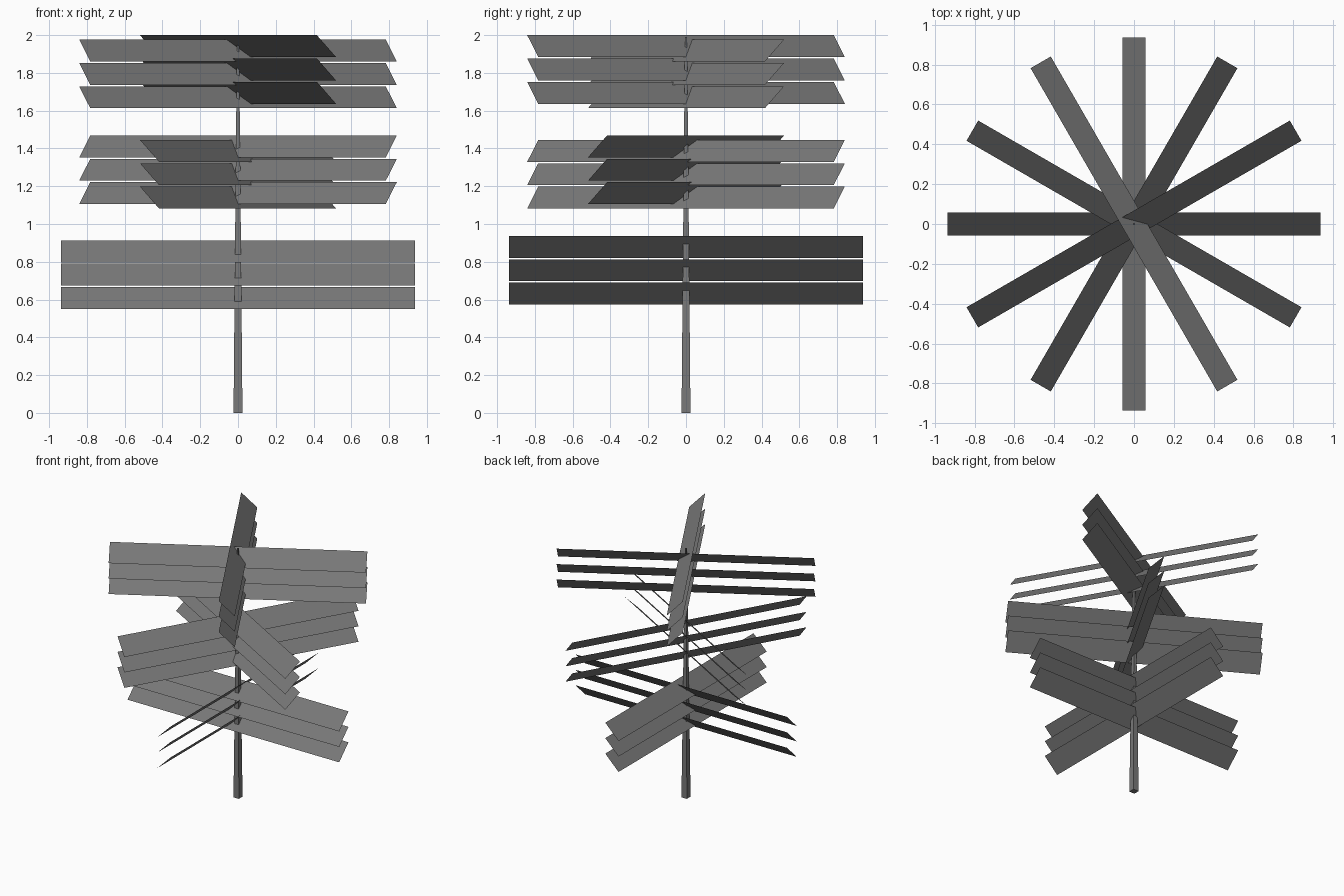
import bpy, bmesh, math
from mathutils import Matrix, Vector

if "Cube" in bpy.data.objects:
    bpy.data.objects.remove(bpy.data.objects["Cube"])

grey = bpy.data.materials.new("mid grey")
grey.diffuse_color = (0.19, 0.19, 0.19, 1)
grey.use_nodes = True
grey.node_tree.nodes["Principled BSDF"].inputs["Base Color"].default_value = grey.diffuse_color


def finish(bm, name):
    mesh = bpy.data.meshes.new(name)
    bm.to_mesh(mesh)
    bm.free()
    mesh.materials.append(grey)
    ob = bpy.data.objects.new(name, mesh)
    bpy.context.collection.objects.link(ob)


# tapered square pole
bm = bmesh.new()
r = math.sqrt(2)
bmesh.ops.create_cone(bm, cap_ends=True, segments=4, radius1=0.0237 * r, radius2=0.0057 * r, depth=1.99,
                      matrix=Matrix.Translation((0, 0, 0.995)) @ Matrix.Rotation(math.pi / 4, 4, 'Z'))
finish(bm, "pole")

HALF_LEN, HALF_W, HALF_H, PITCH = 0.937, 0.0585, 0.058, 0.1236


# three thin slats tilted 45 degrees, stacked and turned about the pole
def slat_bank(name, z_low, angle):
    bm = bmesh.new()
    turn = Matrix.Rotation(math.radians(angle), 3, 'Z')
    for i in range(3):
        z = z_low + HALF_H + i * PITCH
        corners = ((-1, -1), (1, -1), (1, 1), (-1, 1))
        bm.faces.new([bm.verts.new(turn @ Vector((x * HALF_LEN, y * HALF_W, z + y * HALF_H)))
                      for x, y in corners])
    finish(bm, name)


# three tiers, each a crossed pair of banks: height, angle, cross angle
tiers = {"lower": (0.55, 0, -90), "middle": (1.082, 60, -30), "upper": (1.613, 30, 120)}
for tier, (z, a, b) in tiers.items():
    slat_bank(tier + "_slats", z, a)
    slat_bank(tier + "_cross_slats", z + 0.0235, b)
